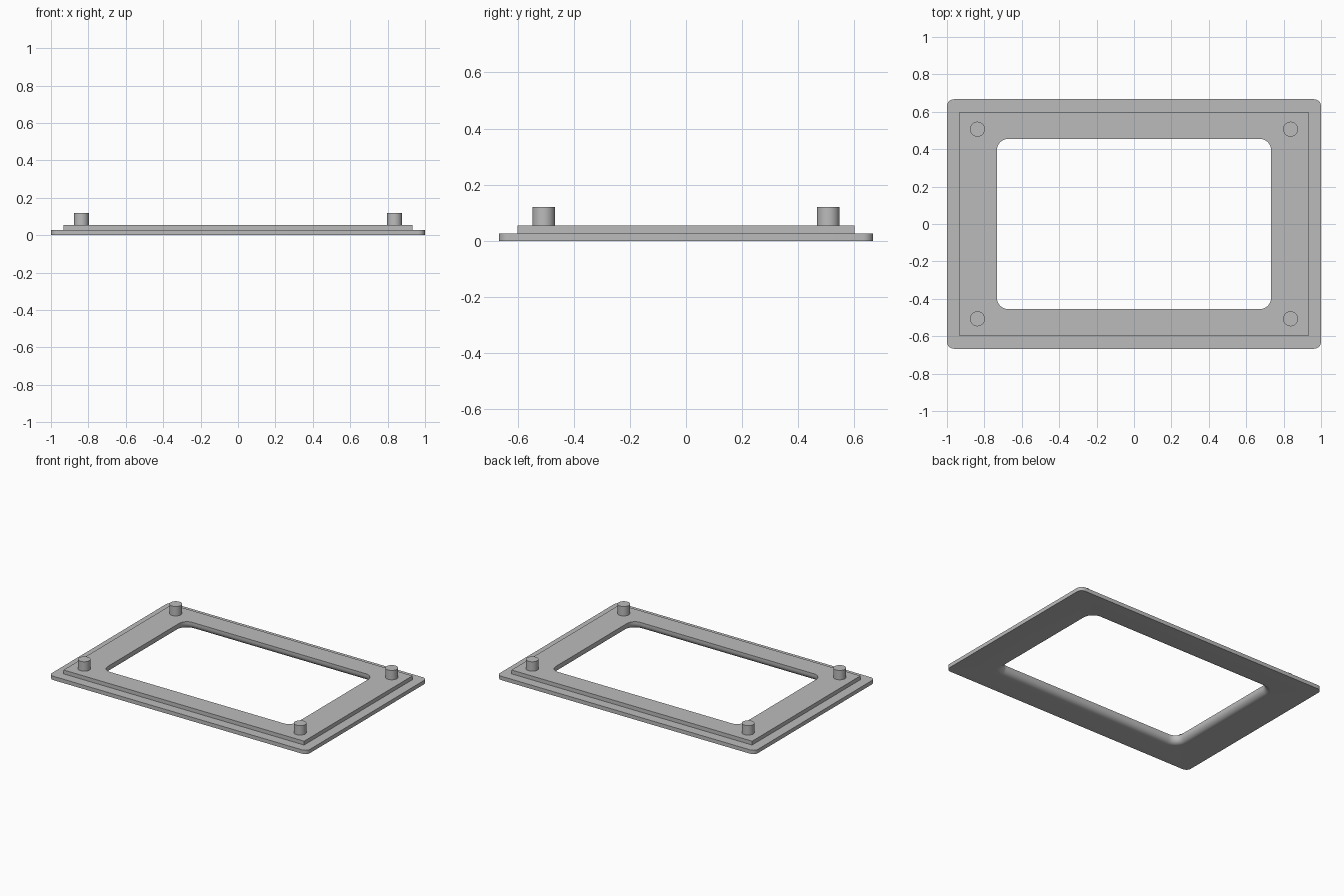
import bpy, bmesh, math

cube = bpy.data.objects.get("Cube")
if cube:
    bpy.data.objects.remove(cube, do_unlink=True)

# Single grey material
grey = bpy.data.materials.new("plain grey")
grey.use_nodes = True
colour = (0.5, 0.5, 0.5, 1)
grey.diffuse_color = colour
grey.node_tree.nodes["Principled BSDF"].inputs["Base Color"].default_value = colour

BASE_TOP, STEP_TOP = 0.027, 0.054
OPEN_X, OPEN_Y, OPEN_R = 0.733, 0.455, 0.06
FILLET = 0.04
SEGS = 8


def ring(bm, hx, hy, r, z):
    """Rounded rectangle of vertices, counter-clockwise from the +x +y corner."""
    verts = []
    for quarter, (sx, sy) in enumerate([(1, 1), (-1, 1), (-1, -1), (1, -1)]):
        for i in range(SEGS + 1):
            a = (quarter + i / SEGS) * math.pi / 2
            verts.append(bm.verts.new((sx * (hx - r) + r * math.cos(a),
                                       sy * (hy - r) + r * math.sin(a), z)))
    return verts


def finish(obj):
    obj.data.materials.append(grey)
    bpy.ops.object.select_all(action='DESELECT')
    obj.select_set(True)
    bpy.context.view_layer.objects.active = obj
    bpy.ops.object.shade_smooth_by_angle(angle=math.radians(30))


# Stepped frame: rounded flange, square-cornered step, filleted opening
bm = bmesh.new()
rings = [
    ring(bm, 1, 0.667, 0.037, 0),
    ring(bm, 1, 0.667, 0.037, BASE_TOP),
    ring(bm, 0.933, 0.6, 0, BASE_TOP),
    ring(bm, 0.933, 0.6, 0, STEP_TOP),
    ring(bm, OPEN_X, OPEN_Y, OPEN_R, STEP_TOP),
]
for i in range(SEGS + 1):
    a = i / SEGS * math.pi / 2
    grow = FILLET * (1 - math.cos(a))
    rings.append(ring(bm, OPEN_X + grow, OPEN_Y + grow, OPEN_R + grow,
                      FILLET * (1 - math.sin(a))))
for k, lower in enumerate(rings):
    upper = rings[(k + 1) % len(rings)]
    for i in range(len(lower)):
        j = (i + 1) % len(lower)
        bm.faces.new((lower[i], lower[j], upper[j], upper[i]))
bmesh.ops.remove_doubles(bm, verts=bm.verts, dist=0.00001)
bmesh.ops.recalc_face_normals(bm, faces=bm.faces)
mesh = bpy.data.meshes.new("frame")
bm.to_mesh(mesh)
bm.free()
frame = bpy.data.objects.new("frame", mesh)
bpy.context.collection.objects.link(frame)
finish(frame)

# Locating pegs at the four corners, sunk slightly into the step
PEG_TOP, PEG_BOTTOM = 0.12, 0.045
for y, depth in ((-0.507, "front"), (0.507, "back")):
    for x, side in ((-0.837, "right"), (0.837, "left")):
        bpy.ops.mesh.primitive_cylinder_add(
            vertices=40, radius=0.04, depth=PEG_TOP - PEG_BOTTOM,
            location=(x, y, (PEG_TOP + PEG_BOTTOM) / 2))
        peg = bpy.context.object
        peg.name = f"{depth}_{side}_peg"
        finish(peg)
